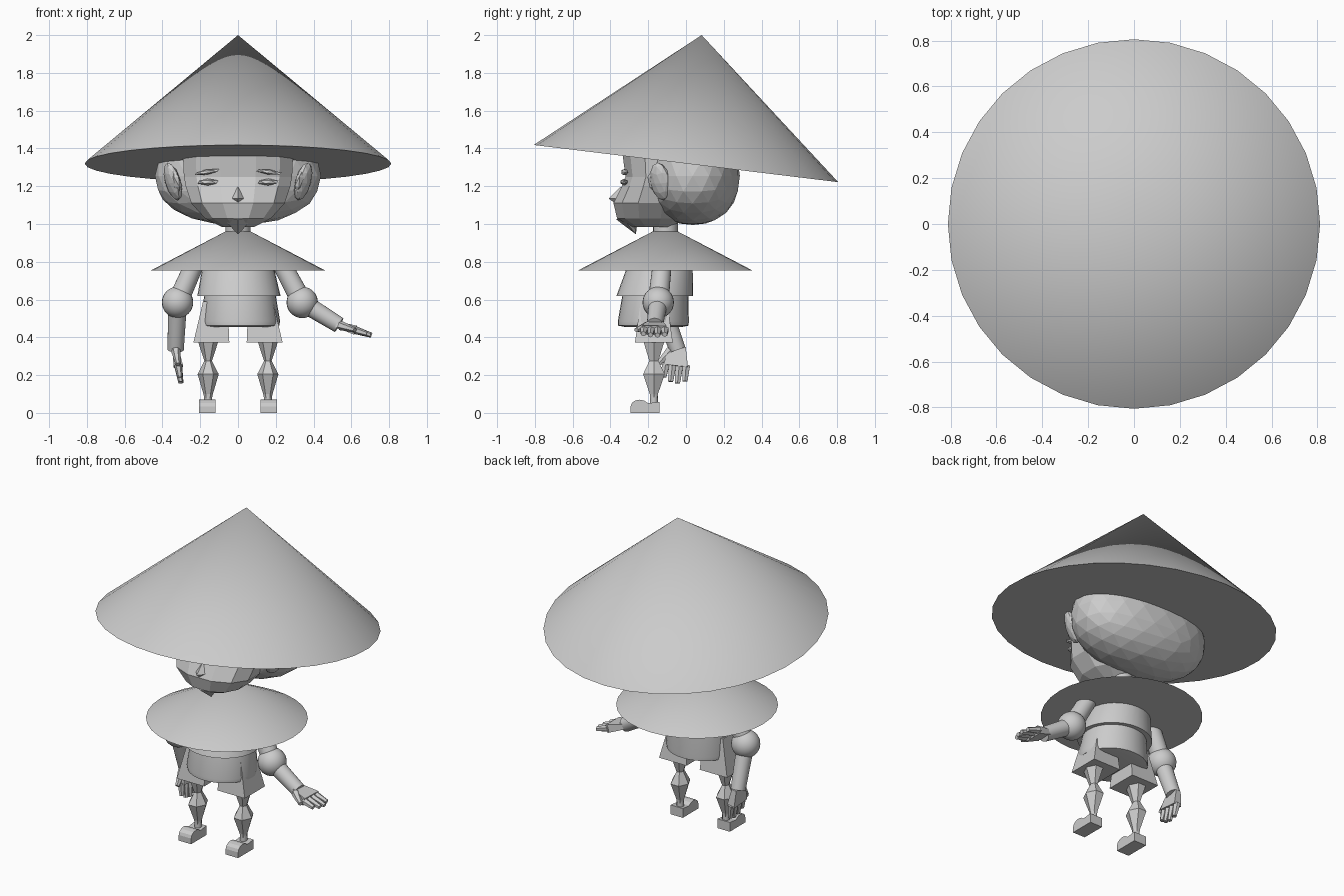
import bpy, bmesh, math
from mathutils import Vector, Matrix

if "Cube" in bpy.data.objects:
    bpy.data.objects.remove(bpy.data.objects["Cube"])


def finish(bm, name, smooth=False):
    bmesh.ops.recalc_face_normals(bm, faces=bm.faces)
    me = bpy.data.meshes.new(name)
    bm.to_mesh(me)
    bm.free()
    ob = bpy.data.objects.new(name, me)
    bpy.context.collection.objects.link(ob)
    if smooth:
        bpy.ops.object.select_all(action='DESELECT')
        ob.select_set(True)
        bpy.context.view_layer.objects.active = ob
        bpy.ops.object.shade_smooth_by_angle(angle=math.radians(40))
    return ob


def loft(name, rings, sides, smooth=False, phase=0.0, power=1.0):
    """Stack of elliptical rings (x, y, z, rx, ry) with closed ends."""
    bm = bmesh.new()
    loops = []
    for x, y, z, rx, ry in rings:
        loop = []
        for i in range(sides):
            a = phase + 2 * math.pi * i / sides
            c, s = math.cos(a), math.sin(a)
            c = math.copysign(abs(c) ** power, c)
            s = math.copysign(abs(s) ** power, s)
            loop.append(bm.verts.new((x + rx * c, y + ry * s, z)))
        loops.append(loop)
    for lo, hi in zip(loops, loops[1:]):
        for i in range(sides):
            j = (i + 1) % sides
            bm.faces.new((lo[i], lo[j], hi[j], hi[i]))
    bm.faces.new(loops[0])
    bm.faces.new(loops[-1])
    return finish(bm, name, smooth)


def add_cone(bm, a, b, ra, rb, sides, side_axis=None, flat=1.0, roll=0.0):
    """Tapered prism from a to b; side_axis sets the wide direction."""
    a, b = Vector(a), Vector(b)
    d = (b - a).normalized()
    u = Vector(side_axis or (0, 1, 0))
    u = (u - d * u.dot(d)).normalized()
    w = d.cross(u)
    m = Matrix((u, w * flat, d)).transposed().to_4x4()
    m.translation = (a + b) / 2
    m = m @ Matrix.Rotation(roll, 4, 'Z')
    bmesh.ops.create_cone(bm, cap_ends=True, segments=sides, radius1=ra,
                          radius2=rb, depth=(b - a).length, matrix=m)


def limb(name, a, b, ra, rb, sides=24, smooth=True):
    bm = bmesh.new()
    add_cone(bm, a, b, ra, rb, sides)
    return finish(bm, name, smooth)


def blob(name, loc, radii, subdiv, rot=(0, 0, 0), power=1.0):
    bm = bmesh.new()
    bmesh.ops.create_icosphere(bm, subdivisions=subdiv, radius=1)
    for v in bm.verts:
        v.co = Vector([math.copysign(abs(c) ** power, c) * r for c, r in zip(v.co, radii)])
    ob = finish(bm, name)
    ob.location, ob.rotation_euler = loc, rot
    return ob


# Tilted hat with a closed underside
rim, tip = Vector((0, 0, 1.32)), Vector((0, 0.083, 2.0))
limb("hat", rim, tip, 0.812, 0.0, 32)

# Shoulder cape and neck
limb("cape", (0, -0.11, 0.755), (0, -0.11, 0.995), 0.46, 0.0, 32)
limb("neck", (0, -0.108, 0.93), (0, -0.108, 1.1), 0.066, 0.066)

# Two layered shirt
loft("lower_shirt", [(0.015, -0.172, 0.455, 0.17, 0.15), (0.013, -0.173, 0.462, 0.205, 0.187),
                     (0.013, -0.173, 0.485, 0.21, 0.188), (0.01, -0.16, 0.65, 0.185, 0.172)], 32, True)
loft("upper_shirt", [(0.005, -0.165, 0.62, 0.22, 0.203), (0, -0.137, 0.78, 0.187, 0.172),
                     (0, -0.12, 0.88, 0.12, 0.12)], 32, True)

# Legs, shorts and shoes on both sides
for s, side in ((-1, "right"), (1, "left")):
    x, y = 0.158 * s, -0.17
    r = math.sqrt(2)
    loft(side + "_shorts", [(0.141 * s, y, 0.373, 0.095 * r, 0.1 * r),
                            (0.12 * s, y, 0.59, 0.065 * r, 0.07 * r)], 4, phase=math.pi / 4)
    loft(side + "_leg", [(x, y, 0.075, 0.02, 0.022), (x, y, 0.1, 0.025, 0.025),
                         (x, y, 0.205, 0.056, 0.066), (x, y, 0.275, 0.02, 0.028),
                         (x, y, 0.385, 0.056, 0.066)], 6)
    limb(side + "_ankle", (x, y, 0.04), (x, y, 0.11), 0.021, 0.021, 12)
    # Shoe side profile with a domed toe, extruded across the foot
    prof = [(-0.14, 0), (-0.14, 0.058), (-0.195, 0.052)]
    prof += [(-0.245 + 0.048 * math.cos(t * math.pi / 6), 0.035 + 0.035 * math.sin(t * math.pi / 6))
             for t in range(1, 7)] + [(-0.293, 0)]
    bm = bmesh.new()
    face = bm.faces.new([bm.verts.new((x + 0.005 * s - 0.043, py, pz)) for py, pz in prof])
    ext = bmesh.ops.extrude_face_region(bm, geom=[face])
    bmesh.ops.translate(bm, vec=(0.086, 0, 0), verts=[v for v in ext["geom"] if isinstance(v, bmesh.types.BMVert)])
    finish(bm, side + "_shoe")


# Hand with palm, four fingers and a thumb pointing to the front
def hand(name, wrist, direction, width):
    o, d, u = Vector(wrist), Vector(direction).normalized(), Vector(width)
    u = (u - d * u.dot(d)).normalized()
    bm = bmesh.new()
    q = math.pi / 4
    add_cone(bm, o, o + d * 0.105, 0.06, 0.092, 4, u, 0.38, q)
    for i in range(4):
        k = (i - 1.5) * 0.036
        length = (0.17, 0.19, 0.195, 0.18)[i]
        add_cone(bm, o + d * 0.095 + u * k, o + d * length + u * k * 1.05, 0.024, 0.015, 6, u, 0.9)
    add_cone(bm, o + d * 0.025 - u * 0.035, o + d * 0.105 - u * 0.095, 0.028, 0.014, 6, u, 0.9)
    finish(bm, name)


# Arms: shoulder, elbow, wrist, hand direction
arms = {
    "right": ((-0.225, -0.125, 0.80), (-0.32, -0.135, 0.585), (-0.33, -0.045, 0.335), (0.03, -0.02, -0.19)),
    "left": ((0.225, -0.125, 0.80), (0.34, -0.147, 0.585), (0.535, -0.165, 0.465), (0.175, -0.005, -0.055)),
}
for side, (sh, el, wr, dirn) in arms.items():
    limb(side + "_upper_arm", sh, el, 0.05, 0.055)
    limb(side + "_forearm", el, wr, 0.05, 0.043)
    bm = bmesh.new()
    bmesh.ops.create_uvsphere(bm, u_segments=24, v_segments=16, radius=0.083)
    finish(bm, side + "_elbow", True).location = el
    hand(side + "_hand", Vector(wr) - Vector(dirn) * 0.08, dirn, (0, 1, 0))

# Faceted head: hair at the back, narrower face at the front
blob("hair", (0, 0.035, 1.255), (0.44, 0.25, 0.26), 3, power=0.9)
loft("face", [(0, -0.18, 0.985, 0.09, 0.11), (0, -0.19, 1.03, 0.18, 0.18),
              (0, -0.19, 1.11, 0.255, 0.2), (0, -0.17, 1.2, 0.285, 0.175),
              (0, -0.16, 1.25, 0.295, 0.165), (0, -0.16, 1.36, 0.3, 0.18),
              (0, -0.12, 1.48, 0.22, 0.14)], 12, phase=math.pi / 12, power=0.85)

# Pointed goatee
bm = bmesh.new()
add_cone(bm, (0, -0.31, 1.05), (0, -0.265, 0.945), 0.1, 0.0, 6, (1, 0, 0), 0.65)
finish(bm, "goatee")

# Diamond nose, eyes, brows and ears
loft("nose", [(0, -0.345, 1.095, 0.004, 0.01), (0, -0.37, 1.135, 0.032, 0.04),
              (0, -0.34, 1.195, 0.004, 0.01)], 4)
for s, side in ((-1, "right"), (1, "left")):
    blob(side + "_eye", (0.16 * s, -0.328, 1.222), (0.062, 0.022, 0.018), 1)
    blob(side + "_brow", (0.165 * s, -0.325, 1.275), (0.075, 0.02, 0.014), 1, (0, 0.15 * s, 0))
    blob(side + "_ear", (0.345 * s, -0.135, 1.225), (0.035, 0.06, 0.105), 2, (0, 0.3 * s, -0.5 * s))
    blob(side + "_inner_ear", (0.325 * s, -0.175, 1.225), (0.022, 0.03, 0.06), 1, (0, 0.3 * s, -0.5 * s))
